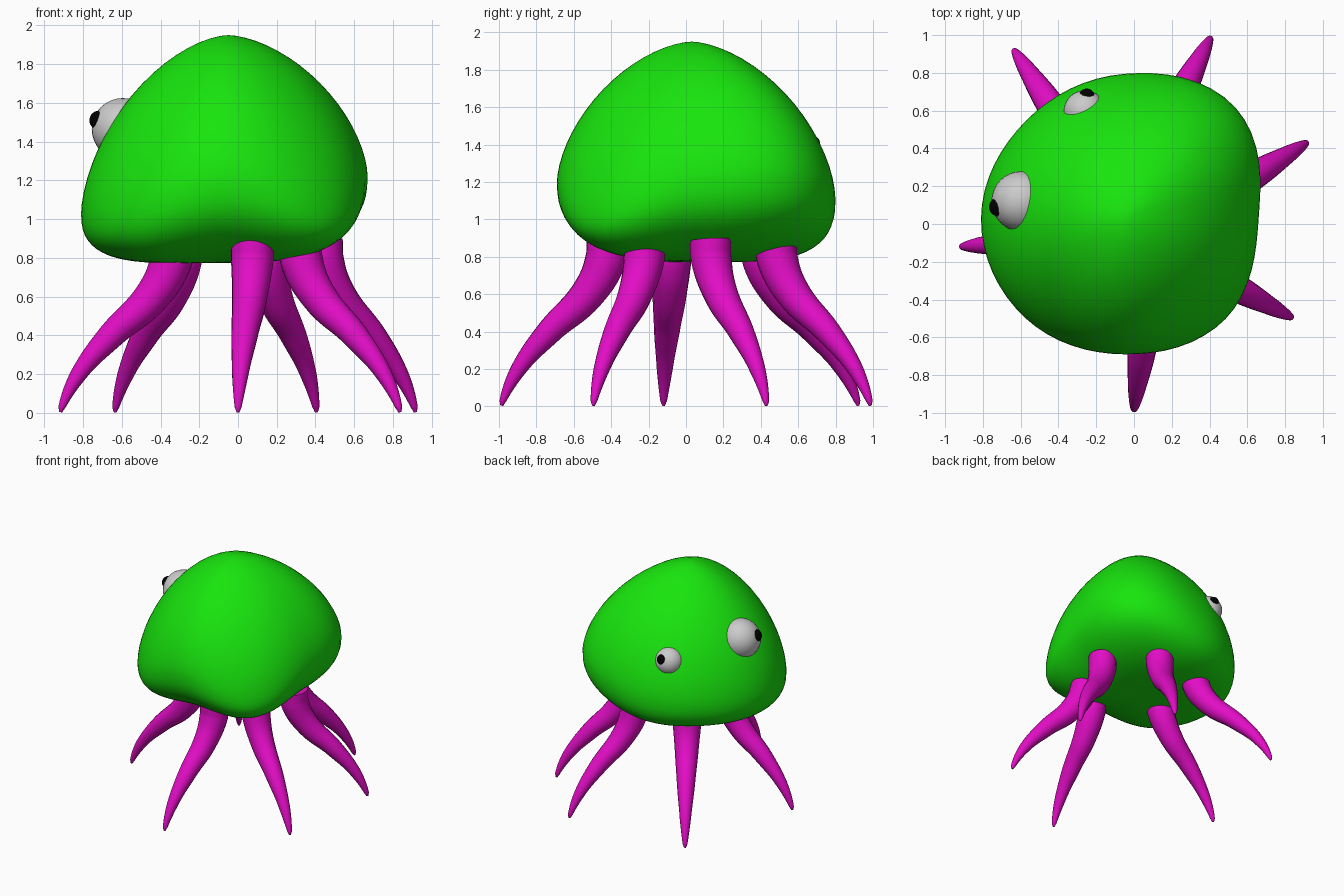
import bpy, bmesh, math
from mathutils import Vector

if "Cube" in bpy.data.objects:
    bpy.data.objects.remove(bpy.data.objects["Cube"])


def material(name, rgb):
    m = bpy.data.materials.new(name)
    m.diffuse_color = (*rgb, 1)
    m.use_nodes = True
    m.node_tree.nodes["Principled BSDF"].inputs["Base Color"].default_value = m.diffuse_color
    return m


green = material("green", (0.009, 0.78, 0.004))
magenta = material("magenta", (0.76, 0.004, 0.56))
black = material("black", (0.0, 0.0, 0.0))


def around(vals, t):
    """Smooth periodic interpolation of evenly spaced values, t in 0..1."""
    n = len(vals)
    i, f = divmod(t * n, 1)
    a, b, c, d = (vals[(int(i) + k) % n] for k in (-1, 0, 1, 2))
    return b + 0.5 * f * (c - a + f * (2*a - 5*b + 4*c - d + f * (3*(b - c) + d - a)))


# Body: lopsided dome, described every 45 degrees starting from +x
CX, CY, TOP, MID = -0.05, 0.03, 1.95, 0.775
RADIUS = [0.71, 0.83, 0.765, 0.735, 0.76, 0.745, 0.72, 0.755]
RIM_Z = [1.20, 1.22, 1.09, 1.05, 1.03, 1.04, 1.20, 1.02]
BASE_Z = [0.82, 0.82, 0.70, 0.69, 0.695, 0.71, 0.80, 0.76]
P_UP, P_LOW, SIDES, STEPS = 1.66, 2.55, 64, 18


def body_point(t, k):
    R, zr, zb = (around(v, t) for v in (RADIUS, RIM_Z, BASE_Z))
    ang = abs(k) / STEPS * math.pi / 2
    p = P_UP if k >= 0 else P_LOW
    r, u = math.cos(ang) ** (2 / p), math.sin(ang) ** (2 / p)
    if k >= 0:
        z = zr + (TOP - zr) * u
    else:
        under = MID + (zb - MID) * r * r
        z = zr + (under - zr) * u
    a = t * math.tau
    return (CX + R * r * math.cos(a), CY + R * r * math.sin(a), z)


bm = bmesh.new()
rings = [[bm.verts.new(body_point(i / SIDES, k)) for i in range(SIDES)]
         for k in range(-STEPS + 1, STEPS)]
for lo, hi in zip(rings, rings[1:]):
    for i in range(SIDES):
        j = (i + 1) % SIDES
        bm.faces.new((lo[i], lo[j], hi[j], hi[i]))
for ring, z in ((rings[0], MID), (rings[-1], TOP)):
    pole = bm.verts.new((CX, CY, z))
    for i in range(SIDES):
        bm.faces.new((ring[i], ring[(i + 1) % SIDES], pole))
bmesh.ops.recalc_face_normals(bm, faces=bm.faces)
for f in bm.faces:
    f.smooth = True
me = bpy.data.meshes.new("body")
bm.to_mesh(me)
bm.free()
me.materials.append(green)
bpy.context.collection.objects.link(bpy.data.objects.new("body", me))

# Tentacles: tapered S-curves from (base xy) to (tip xy)
LEGS = [((0.075, -0.42), (0.0, -0.985)), ((0.32, -0.22), (0.835, -0.495)),
        ((0.43, 0.13), (0.915, 0.43)), ((0.14, 0.48), (0.405, 0.985)),
        ((-0.29, 0.40), (-0.635, 0.92)), ((-0.335, -0.08), (-0.915, -0.12))]
# (height, fraction from base to tip, thickness)
PATH = [(0.89, 0, 0.112), (0.78, 0.02, 0.11), (0.6, 0.19, 0.092),
        (0.4, 0.55, 0.069), (0.2, 0.84, 0.043), (0.03, 0.99, 0.018), (0.004, 1, 0.008)]
for n, (base, tip) in enumerate(LEGS):
    cu = bpy.data.curves.new("tentacle", 'CURVE')
    cu.dimensions = '3D'
    cu.bevel_depth, cu.bevel_resolution, cu.resolution_u = 1.0, 6, 8
    cu.use_fill_caps = True
    sp = cu.splines.new('BEZIER')
    sp.bezier_points.add(len(PATH) - 1)
    for bp, (z, f, rad) in zip(sp.bezier_points, PATH):
        bp.co = Vector(base).lerp(Vector(tip), f).to_3d() + Vector((0, 0, z))
        bp.radius = rad
        bp.handle_left_type = bp.handle_right_type = 'AUTO'
    cu.materials.append(magenta)
    ob = bpy.data.objects.new(f"tentacle_{n + 1}", cu)
    bpy.context.collection.objects.link(ob)
    bpy.ops.object.select_all(action='DESELECT')
    ob.select_set(True)
    bpy.context.view_layer.objects.active = ob
    bpy.ops.object.convert(target='MESH')
    bpy.ops.object.shade_smooth_by_angle(angle=math.radians(60))


def ball(name, loc, r, mat=None):
    bpy.ops.mesh.primitive_uv_sphere_add(segments=32, ring_count=16, radius=r, location=loc)
    ob = bpy.context.object
    ob.name = name
    bpy.ops.object.shade_smooth()
    if mat:
        ob.data.materials.append(mat)


# Eyes and pupils on the back left
ball("large_eye", (-0.595, 0.12, 1.465), 0.16)
ball("large_pupil", (-0.717, 0.09, 1.51), 0.05, black)
ball("small_eye", (-0.26, 0.595, 1.37), 0.113)
ball("small_pupil", (-0.25, 0.675, 1.405), 0.042, black)
